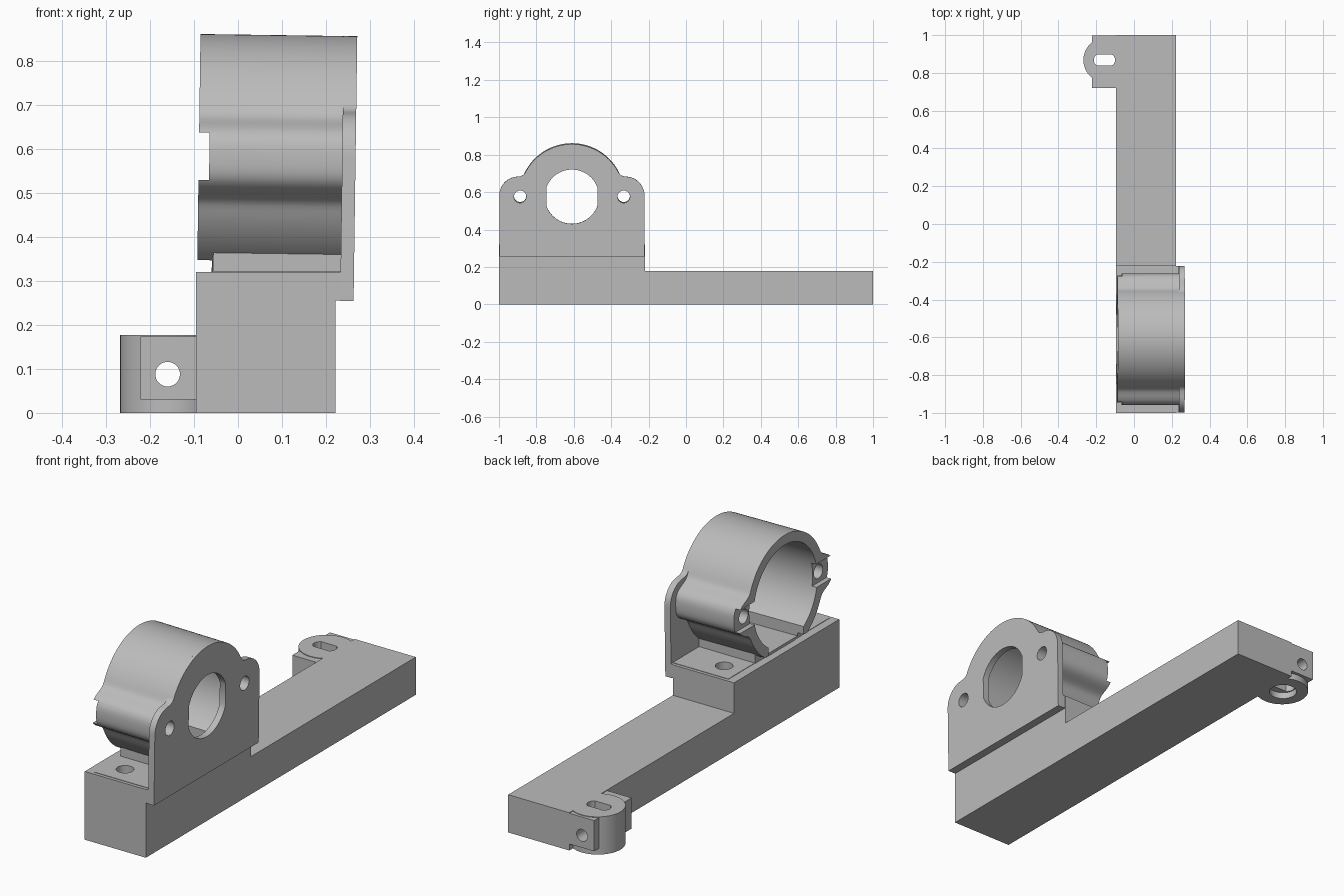
import bpy, bmesh, math
from mathutils import Matrix, Vector

if "Cube" in bpy.data.objects:
    bpy.data.objects.remove(bpy.data.objects["Cube"])

grey = bpy.data.materials.new("light_grey")
grey.diffuse_color = (0.5, 0.5, 0.5, 1)
grey.use_nodes = True
grey.node_tree.nodes["Principled BSDF"].inputs["Base Color"].default_value = grey.diffuse_color
CY, CZ = -0.61, 0.578      # axis of the clamp bore
EAR = 0.277                # screw offset from the axis


def obj(name, bm):
    bmesh.ops.recalc_face_normals(bm, faces=bm.faces)
    me = bpy.data.meshes.new(name)
    bm.to_mesh(me)
    bm.free()
    me.materials.append(grey)
    o = bpy.data.objects.new(name, me)
    bpy.context.collection.objects.link(o)
    return o


def prism(name, pts, axis, a, b):
    """Extrude a 2D outline along an axis: 'x' takes (y,z), 'y' (x,z), 'z' (x,y)."""
    place = {'x': lambda p, t: (t, p[0], p[1]),
             'y': lambda p, t: (p[0], t, p[1]),
             'z': lambda p, t: (p[0], p[1], t)}[axis]
    bm = bmesh.new()
    lo = [bm.verts.new(place(p, a)) for p in pts]
    hi = [bm.verts.new(place(p, b)) for p in pts]
    bm.faces.new(lo)
    bm.faces.new(hi)
    n = len(pts)
    for i in range(n):
        j = (i + 1) % n
        bm.faces.new((lo[i], lo[j], hi[j], hi[i]))
    return obj(name, bm)


def box(name, x0, x1, y0, y1, z0, z1):
    return prism(name, [(x0, y0), (x1, y0), (x1, y1), (x0, y1)], 'z', z0, z1)


def arc(cx, cy, r, a0, a1, n):
    return [(cx + r * math.cos(math.radians(a0 + (a1 - a0) * i / n)),
             cy + r * math.sin(math.radians(a0 + (a1 - a0) * i / n))) for i in range(n + 1)]


def circle(cx, cy, r, n=48):
    return arc(cx, cy, r, 0, 360, n)[:-1]


def boolean(target, others, op='DIFFERENCE'):
    for c in others:
        m = target.modifiers.new("bool", 'BOOLEAN')
        m.operation, m.object, m.solver = op, c, 'EXACT'
        dg = bpy.context.evaluated_depsgraph_get()
        me = bpy.data.meshes.new_from_object(target.evaluated_get(dg))
        target.modifiers.clear()
        target.data = me
        bpy.data.objects.remove(c)


def smooth(o):
    bpy.ops.object.select_all(action='DESELECT')
    o.select_set(True)
    bpy.context.view_layer.objects.active = o
    bpy.ops.object.shade_smooth_by_angle(angle=math.radians(30))


# Stepped base bar
base = prism("base_bar", [(-1, 0), (1, 0), (1, 0.177), (-0.22, 0.177),
                          (-0.22, 0.32), (-1, 0.32)], 'x', -0.095, 0.222)

# Clamp foot plate on the raised block
foot = box("clamp_foot", -0.055, 0.235, -0.985, -0.235, 0.28, 0.322)
for o in (base, foot):
    boolean(o, [prism("cut", circle(0.035, CY + s * EAR, 0.038, 32), 'z', 0.15, 0.5)
                for s in (-1, 1)])

# Clamp tube with rounded screw bosses on both sides
outline = []
for i in range(144):
    t = 2 * math.pi * i / 144
    off = min(abs(t), abs(t - math.pi), abs(t - 2 * math.pi))
    r = 0.281 + 0.067 * math.exp(-(off / 0.27) ** 4)
    outline.append((CY + r * math.cos(t), CZ + r * math.sin(t)))
tube = prism("clamp_tube", outline, 'x', -0.091, 0.25)
boolean(tube, [box("pedestal", -0.055, 0.236, CY - 0.18, CY + 0.18, 0.29, 0.42)], 'UNION')
cuts = [prism("cut", circle(CY, CZ, 0.235, 96), 'x', -0.3, 0.235),
        box("cut", -0.3, 0.235, CY - 0.13, CY + 0.13, 0.33, 0.42),
        box("cut", -0.3, -0.058, -1.2, 0, 0.2, 0.345)]
for s in (-1, 1):
    y0, y1 = sorted((CY + s * 0.2, CY + s * 0.5))
    cuts.append(box("cut", -0.3, -0.067, y0, y1, 0.527, 0.635))
    cuts.append(prism("cut", circle(CY + s * EAR, CZ, 0.033, 32), 'x', -0.3, 0.5))

# End plate: ears, fillets and the domed top, mirrored about the bore axis
half = [(0.388, 0.257)]
half += arc(0.288, 0.585, 0.1, 0, 80, 10)
half += [(0.275, 0.687), (0.262, 0.693), (0.251, 0.704)]
half += arc(0, CZ, 0.281, 28, 90, 20)
pts = [(CY + y, z) for y, z in half] + [(CY - y, z) for y, z in reversed(half[:-1])]
plate = prism("end_plate", pts, 'x', 0.235, 0.2655)

# Shaft opening with two flat sides, plus screw holes
opening = arc(0, 0, 0.145, 20, 160, 24) + arc(0, 0, 0.145, 200, 340, 24)
shaft = [(CY + y, CZ + z) for y, z in opening]
pcuts = [prism("cut", shaft, 'x', 0.1, 0.5)]
pcuts += [prism("cut", circle(CY + s * EAR, CZ, 0.033, 32), 'x', 0.1, 0.5) for s in (-1, 1)]
boolean(tube, cuts)
boolean(tube, [prism("cut", shaft, 'x', 0.2, 0.5)])
boolean(plate, pcuts)

# Strip closing the gap between the plate foot and the block
strip = box("plate_lip", 0.215, 0.24, -0.998, -0.222, 0.258, 0.322)

# The whole clamp leans slightly
pivot = Vector((0.085, 0, 0.45))
tilt = (Matrix.Translation(pivot) @ Matrix.Rotation(math.radians(0.8), 4, 'Y')
        @ Matrix.Translation(-pivot))
for o in (tube, plate, strip):
    o.data.transform(tilt)

# Side lug at the far end, with a round post, slot and cross hole
lug = box("side_lug", -0.222, -0.09, 0.72, 0.999, 0.03, 0.174)
boolean(lug, [prism("post", circle(-0.15, 0.868, 0.118, 64), 'z', 0.0, 0.177)], 'UNION')
slot = (arc(-0.133, 0.868, 0.033, -60, 60, 8) + arc(-0.18, 0.868, 0.033, 120, 240, 8))
boolean(lug, [prism("cut", slot, 'z', -0.1, 0.4),
              prism("cut", circle(-0.16, 0.088, 0.028, 32), 'y', 0.5, 1.2),
              prism("cut", circle(-0.155, 0.868, 0.062, 32), 'z', -0.1, 0.03),
              box("cut", -0.0945, 0.1, 0.6, 1.2, 0.002, 0.3)])

for o in (base, foot, tube, plate, strip, lug):
    smooth(o)
